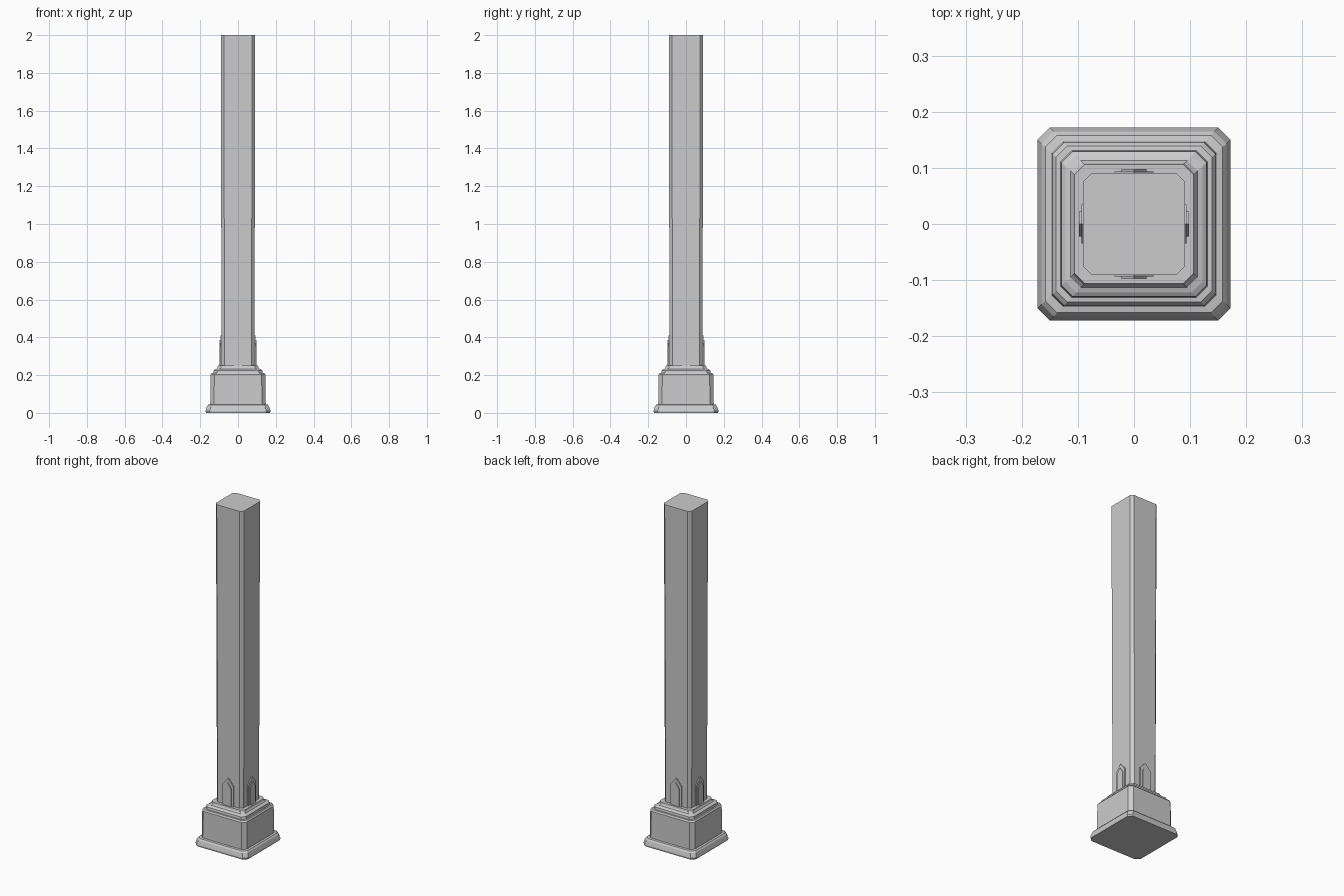
import bpy, bmesh, math
from mathutils import Matrix

if "Cube" in bpy.data.objects:
    bpy.data.objects.remove(bpy.data.objects["Cube"])


def make_object(name, bm):
    bmesh.ops.recalc_face_normals(bm, faces=bm.faces)
    mesh = bpy.data.meshes.new(name)
    bm.to_mesh(mesh)
    bm.free()
    obj = bpy.data.objects.new(name, mesh)
    bpy.context.collection.objects.link(obj)
    return obj


def octagon_stack(name, profile):
    """Loft chamfered squares; each profile entry is (z, half width, chamfer)."""
    bm = bmesh.new()
    rings = []
    for z, h, c in profile:
        k = h - c
        pts = [(h, -k), (h, k), (k, h), (-k, h), (-h, k), (-h, -k), (-k, -h), (k, -h)]
        rings.append([bm.verts.new((x, y, z)) for x, y in pts])
    for a, b in zip(rings, rings[1:]):
        for i in range(8):
            j = (i + 1) % 8
            bm.faces.new((a[i], a[j], b[j], b[i]))
    bm.faces.new(rings[0][::-1])
    bm.faces.new(rings[-1])
    return make_object(name, bm)


def pointed_plate(name, half, shoulder, peak, inner, outer, angle):
    """Upright plate with a gabled top, on the front face turned by angle."""
    outline = [(-half, 0.24), (half, 0.24), (half, shoulder), (0, peak), (-half, shoulder)]
    bm = bmesh.new()
    face = bm.faces.new([bm.verts.new((x, -inner, z)) for x, z in outline])
    ext = bmesh.ops.extrude_face_region(bm, geom=[face], use_keep_orig=True)
    moved = [v for v in ext["geom"] if isinstance(v, bmesh.types.BMVert)]
    bmesh.ops.translate(bm, verts=moved, vec=(0, inner - outer, 0))
    bm.transform(Matrix.Rotation(angle, 4, "Z"))
    return make_object(name, bm)


# Foot, plinth and stepped collar
octagon_stack("base", [
    (0.0, 0.170, 0.022), (0.010, 0.172, 0.022), (0.034, 0.165, 0.022),
    (0.043, 0.158, 0.021), (0.045, 0.147, 0.020), (0.202, 0.145, 0.020),
    (0.210, 0.139, 0.020), (0.211, 0.131, 0.020), (0.225, 0.129, 0.020),
    (0.230, 0.122, 0.019), (0.233, 0.113, 0.018), (0.241, 0.108, 0.018),
    (0.250, 0.106, 0.018),
])

# Shaft, very slightly wider toward the top
octagon_stack("shaft", [(0.24, 0.087, 0.016), (2.0, 0.091, 0.016)])

# Layered pointed ornaments on all four faces
for i in range(4):
    a = i * math.pi / 2
    pointed_plate("outer_ornament", 0.035, 0.37, 0.41, 0.08, 0.0935, a)
    pointed_plate("inner_ornament", 0.022, 0.355, 0.385, 0.08, 0.098, a)
